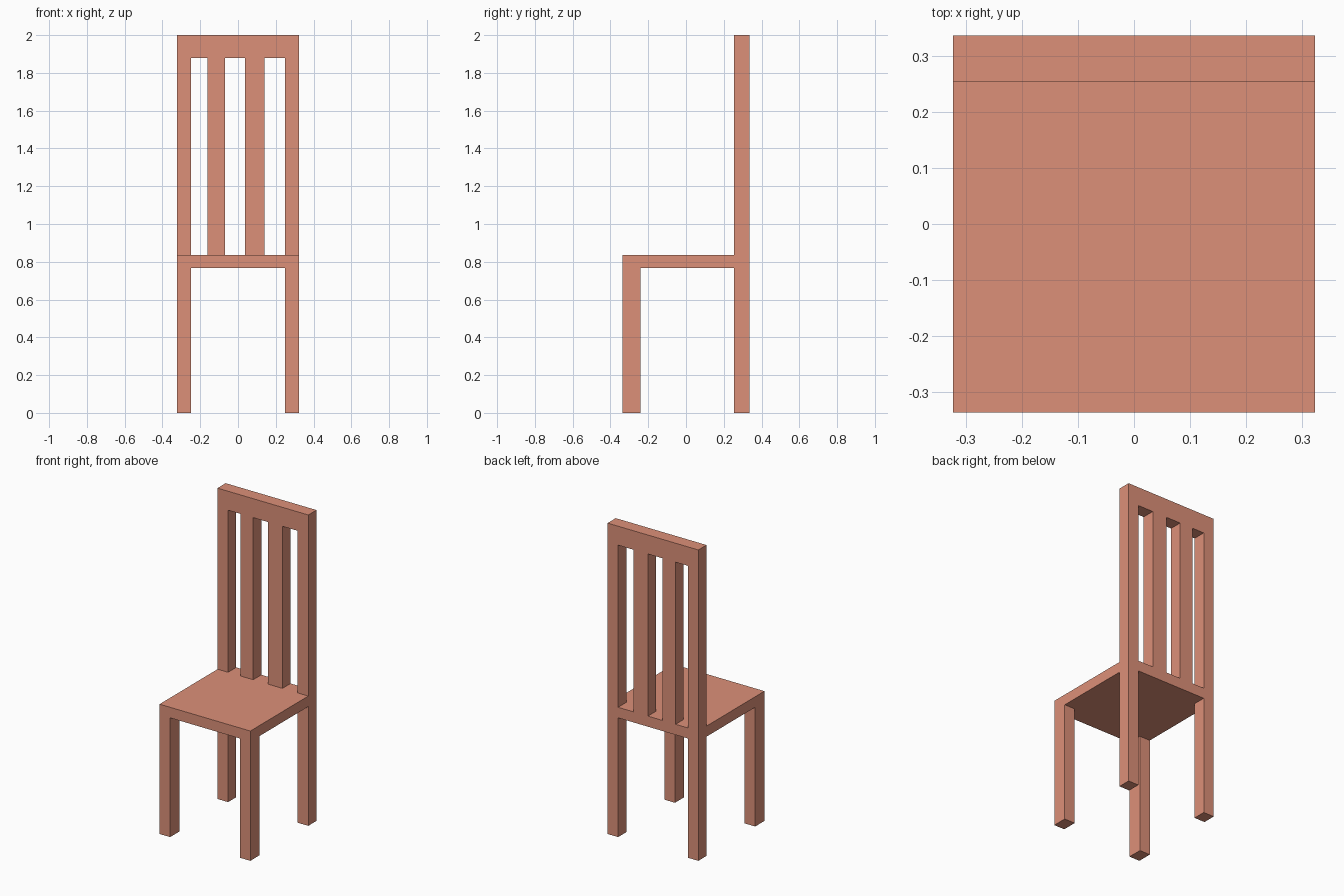
import bpy
import bmesh
from mathutils import Vector

if "Cube" in bpy.data.objects:
    bpy.data.objects.remove(bpy.data.objects["Cube"])

wood = bpy.data.materials.new("wood")
wood.diffuse_color = (0.72, 0.28, 0.19, 1.0)
wood.use_nodes = True
wood.node_tree.nodes["Principled BSDF"].inputs["Base Color"].default_value = wood.diffuse_color


def box(name, x, y, z):
    """Box spanning the (min, max) ranges on each axis."""
    lo, hi = Vector((x[0], y[0], z[0])), Vector((x[1], y[1], z[1]))
    bm = bmesh.new()
    bmesh.ops.create_cube(bm, size=1)
    bmesh.ops.scale(bm, vec=hi - lo, verts=bm.verts)
    mesh = bpy.data.meshes.new(name)
    bm.to_mesh(mesh)
    bm.free()
    mesh.materials.append(wood)
    obj = bpy.data.objects.new(name, mesh)
    obj.location = (lo + hi) / 2
    bpy.context.collection.objects.link(obj)
    return obj


HALF_W, INNER = 0.323, 0.248
HALF_D = 0.336
SEAT_BOTTOM, SEAT_TOP = 0.767, 0.835
RAIL_BOTTOM, TOP = 1.878, 2.0
FRONT = (-HALF_D, -0.242)
BACK = (0.253, HALF_D)

# Seat slab
box("seat", (-HALF_W, HALF_W), (-HALF_D, HALF_D), (SEAT_BOTTOM, SEAT_TOP))

# Legs and back posts on both sides
for side, x in (("left", (-HALF_W, -INNER)), ("right", (INNER, HALF_W))):
    box(f"front_leg_{side}", x, FRONT, (0, SEAT_BOTTOM))
    box(f"back_leg_{side}", x, BACK, (0, SEAT_BOTTOM))
    box(f"back_post_{side}", x, BACK, (SEAT_TOP, RAIL_BOTTOM))

# Upright slats of the backrest
for side, x in (("left", (-0.161, -0.069)), ("right", (0.036, 0.139))):
    box(f"back_slat_{side}", x, BACK, (SEAT_TOP, RAIL_BOTTOM))

# Top rail of the backrest
box("top_rail", (-HALF_W, HALF_W), BACK, (RAIL_BOTTOM, TOP))
